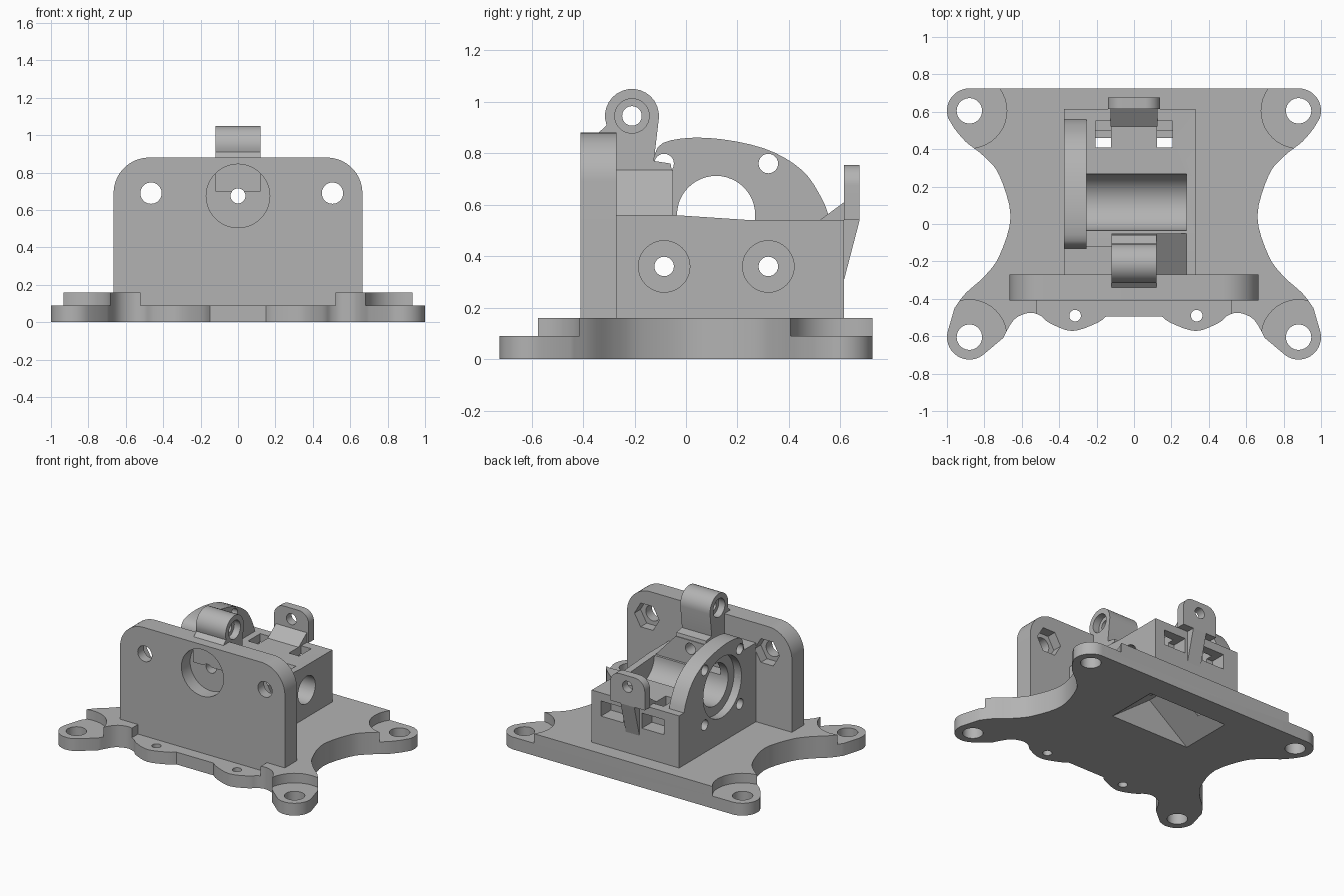
import bpy, bmesh, math
from mathutils import Vector

cube = bpy.data.objects.get("Cube")
if cube:
    bpy.data.objects.remove(cube, do_unlink=True)

grey = bpy.data.materials.new("plain_grey")
grey.use_nodes = True
colour = (0.45, 0.45, 0.45, 1)
grey.diffuse_color = colour
grey.node_tree.nodes["Principled BSDF"].inputs["Base Color"].default_value = colour

PLACE = {
    "x": lambda u, v, w: (w, u, v),
    "y": lambda u, v, w: (u, w, v),
    "z": lambda u, v, w: (u, v, w),
}


def prism(name, points, axis, start, end):
    """Extrude a flat outline along one axis."""
    place = PLACE[axis]
    bm = bmesh.new()
    low = [bm.verts.new(place(u, v, start)) for u, v in points]
    high = [bm.verts.new(place(u, v, end)) for u, v in points]
    bm.faces.new(low)
    bm.faces.new(high)
    for i in range(len(points)):
        j = (i + 1) % len(points)
        bm.faces.new((low[i], low[j], high[j], high[i]))
    bmesh.ops.recalc_face_normals(bm, faces=bm.faces)
    mesh = bpy.data.meshes.new(name)
    bm.to_mesh(mesh)
    bm.free()
    mesh.materials.append(grey)
    obj = bpy.data.objects.new(name, mesh)
    bpy.context.scene.collection.objects.link(obj)
    return obj


def arc(centre, radius, begin, finish, steps=16):
    result = []
    for i in range(steps + 1):
        angle = math.radians(begin + (finish - begin) * i / steps)
        result.append((centre[0] + radius * math.cos(angle),
                       centre[1] + radius * math.sin(angle)))
    return result


def circle(centre, radius, sides=40):
    return arc(centre, radius, 0, 360, sides)[:-1]


def rectangle(left, right, bottom, top):
    return [(left, bottom), (right, bottom), (right, top), (left, top)]


def flowing(points, steps=4):
    """Smooth open path through the given points."""
    knots = [Vector(p) for p in [points[0]] + points + [points[-1]]]
    path = []
    for a, b, c, d in zip(knots, knots[1:], knots[2:], knots[3:]):
        for i in range(steps):
            t = i / steps
            p = b + (c - a) * t / 2 + (a - b * 2.5 + c * 2 - d / 2) * t ** 2
            p += (b * 3 - a - c * 3 + d) * t ** 3 / 2
            path.append(p[:])
    return path + [points[-1]]


def cut(targets, points, axis, start, end):
    """Remove an extruded outline from every target."""
    cutter = prism("cutter", points, axis, start, end)
    cutter.hide_render = True
    for obj in targets:
        mod = obj.modifiers.new("cut", "BOOLEAN")
        mod.operation = "DIFFERENCE"
        mod.solver = "EXACT"
        mod.object = cutter
        bpy.context.view_layer.update()
        graph = bpy.context.evaluated_depsgraph_get()
        mesh = bpy.data.meshes.new_from_object(obj.evaluated_get(graph))
        obj.modifiers.clear()
        obj.data = mesh
    bpy.data.objects.remove(cutter, do_unlink=True)


# Base plate with four lobes, waisted sides and a scalloped front
LOBE_X, LOBE_Y = 0.88, 0.605
scallop = flowing([(.15, -.495), (.2, -.53), (.33, -.572), (.45, -.53), (.5, -.49),
                   (.56, -.475), (.64, -.51), (.7, -.61)])
waist = flowing([(.96, -.45), (.9, -.37), (.8, -.28), (.72, -.17), (.66, .04),
                 (.72, .26), (.8, .36), (.9, .44), (.96, .51)])
half = scallop + arc((LOBE_X, -LOBE_Y), .12, 225, 380) + waist
half += arc((LOBE_X, LOBE_Y), .12, -20, 90)
base = prism("base_plate", half + [(-x, y) for x, y in reversed(half)], "z", 0, .16)
cut([base], rectangle(-.52, .52, -.8, -.41), "z", .09, .3)
for side in (-1, 1):
    for end in (-1, 1):
        lobe = (side * LOBE_X, end * LOBE_Y)
        cut([base], circle(lobe, .2), "z", .09, .3)
        cut([base], circle(lobe, .068), "z", -.1, .3)
for x in (-.315, .335):
    cut([base], circle((x, -.49), .031), "z", -.1, .3)

# Upright front plate with rounded top corners
top = arc((.475, .69), .19, 0, 90)
outline = [(.665, .05)] + top + [(-x, z) for x, z in reversed(top)] + [(-.665, .05)]
front = prism("front_plate", outline, "y", -.41, -.27)
for x in (-.465, .505):
    cut([front], circle((x, .69), .057), "y", -.6, 0)
    cut([front], circle((x, .69), .1, 6), "y", -.34, 0)
cut([front], circle((0, .675), .17), "y", -.6, -.31)

# Main housing
body = prism("housing", [(-.27, .16), (.615, .16), (.615, .54), (.25, .54),
                         (-.05, .56), (-.27, .56)], "x", -.375, .33)

# Raised shoulder behind the front plate, ramped on one side
shoulder = prism("shoulder", rectangle(-.375, -.12, .55, .735), "y", -.27, -.12)
ramp = prism("ramped_shoulder", [(-.12, .55), (.28, .55), (.28, .56), (.12, .735),
                                 (-.12, .735)], "y", -.27, -.05)

# Motor flange
crown = flowing([(-.13, .76), (-.09, .84), (.08, .86), (.3, .82), (.45, .735),
                 (.53, .62), (.56, .535)])
flange = prism("motor_flange", [(-.13, .535)] + crown, "x", -.375, -.255)
AXLE = (.117, .56)
cut([body, flange], circle(AXLE, .152, 48), "x", -.6, .28)
cut([body, flange], circle(AXLE, .22, 48), "x", -.6, -.315)
for y in (-.085, .32):
    for z in (.36, .76):
        cut([body if z < .5 else flange], circle((y, z), .038, 24), "x", -.6, .6)
    cut([body], circle((y, .36), .1), "x", -.25, .6)

# Hollow with a pitched roof under the housing
cut([base, body], [(-.32, -.1), (.32, -.1), (.32, 0), (0, .24), (-.32, 0)],
    "y", .16, .55)

# Bolt slots at the back
for side in (-1, 1):
    mid = side * .165
    cut([base, body], rectangle(mid - .041, mid + .041, .41, .46), "z", -.1, .7)
    cut([body], rectangle(mid - .041, mid + .041, .41, .55), "z", .42, .7)
    cut([body], rectangle(mid - .09, mid + .09, .37, .48), "y", .5, .7)

# Hinge knuckle
PIN = (-.21, .945)
knuckle = [(-.05, .7), (-.06, .76), (-.125, .77)] + arc(PIN, .105, -5, 200)
hinge = prism("hinge_knuckle", knuckle + [(-.35, .87), (-.35, .7)], "x", -.12, .12)
cut([hinge], circle(PIN, .038), "x", -.6, .6)
for side in (-1, 1):
    cut([hinge], circle(PIN, .067), "x", side * .07, side * .6)

# Rear tab with its gusset and tapering rib
shape = arc((.06, .675), .08, 0, 90)
shape = [(.14, .54)] + shape + [(-x, z) for x, z in reversed(shape)] + [(-.14, .54)]
tab = prism("rear_tab", shape, "y", .615, .675)
gusset = prism("tab_gusset", [(.615, .53), (.615, .61), (.52, .54), (.52, .53)],
               "x", -.125, .125)
rib = prism("tab_rib", [(.615, .31), (.675, .54), (.615, .54)], "x", -.055, .055)

# Guide bore through everything from front to back
cut([front, shoulder, ramp, tab, hinge], circle((0, .675), .04, 32), "y", -.8, .8)

bpy.ops.object.select_all(action="DESELECT")
for obj in (base, front, body, shoulder, ramp, flange, hinge, tab, gusset, rib):
    obj.select_set(True)
    bpy.context.view_layer.objects.active = obj
    bpy.ops.object.shade_smooth_by_angle(angle=math.radians(30))
    obj.select_set(False)
